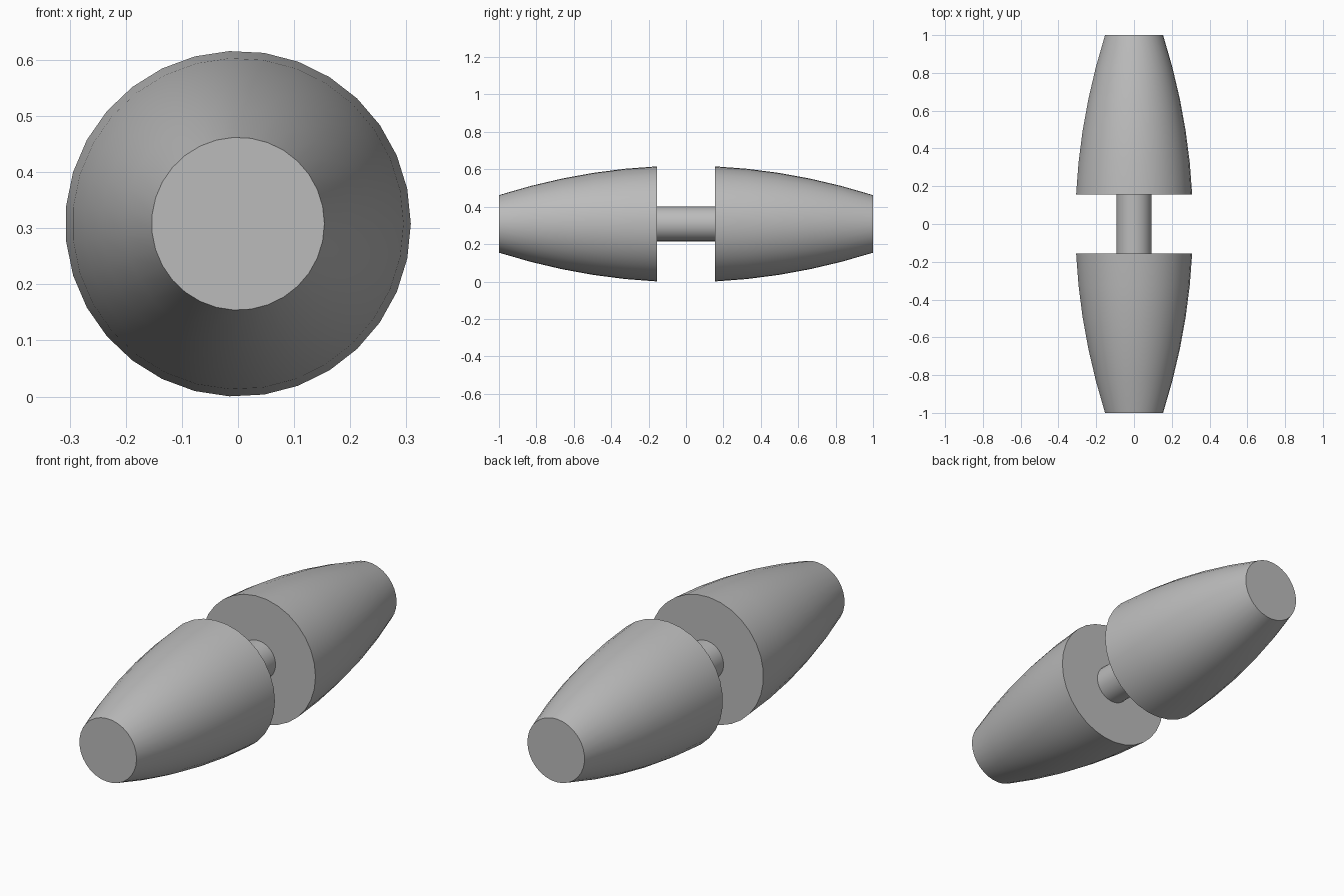
import bpy, bmesh, math

cube = bpy.data.objects.get("Cube")
if cube:
    bpy.data.objects.remove(cube, do_unlink=True)

SIDES = 31
CENTRE_Z = 0.308
INNER, OUTER = 0.156, 1.0        # span of each grip along y
WIDE, NARROW = 0.308, 0.154      # radii at those two ends
STEPS = 5

grey = bpy.data.materials.new("plain grey")
grey.use_nodes = True
colour = (0.5, 0.5, 0.5, 1.0)
grey.diffuse_color = colour
grey.node_tree.nodes["Principled BSDF"].inputs["Base Color"].default_value = colour


def lathe(name, profile):
    """Capped solid of revolution about the y axis from (y, radius) pairs."""
    bm = bmesh.new()
    rings = []
    for y, r in profile:
        angles = [math.tau * i / SIDES for i in range(SIDES)]
        rings.append([bm.verts.new((r * math.cos(a), y, r * math.sin(a))) for a in angles])
    for a, b in zip(rings, rings[1:]):
        for i in range(SIDES):
            j = (i + 1) % SIDES
            bm.faces.new((a[i], a[j], b[j], b[i]))
    bm.faces.new(rings[0])
    bm.faces.new(rings[-1])
    bmesh.ops.recalc_face_normals(bm, faces=bm.faces)
    mesh = bpy.data.meshes.new(name)
    bm.to_mesh(mesh)
    bm.free()
    mesh.materials.append(grey)
    obj = bpy.data.objects.new(name, mesh)
    obj.location.z = CENTRE_Z
    bpy.context.collection.objects.link(obj)
    bpy.ops.object.select_all(action='DESELECT')
    obj.select_set(True)
    bpy.context.view_layer.objects.active = obj
    bpy.ops.object.shade_smooth_by_angle(angle=math.radians(30))
    return obj


# Bulging taper: a parabola whose crest lies at the middle of the model
bulge = (WIDE - NARROW) / (OUTER ** 2 - INNER ** 2)
taper = []
for k in range(STEPS + 1):
    y = INNER + (OUTER - INNER) * k / STEPS
    taper.append((y, WIDE - bulge * (y ** 2 - INNER ** 2)))

# Two mirrored tapered ends joined by a thin shaft
lathe("front_taper", [(-y, r) for y, r in taper])
lathe("back_taper", taper)
lathe("shaft", [(-0.17, 0.093), (0.17, 0.093)])
